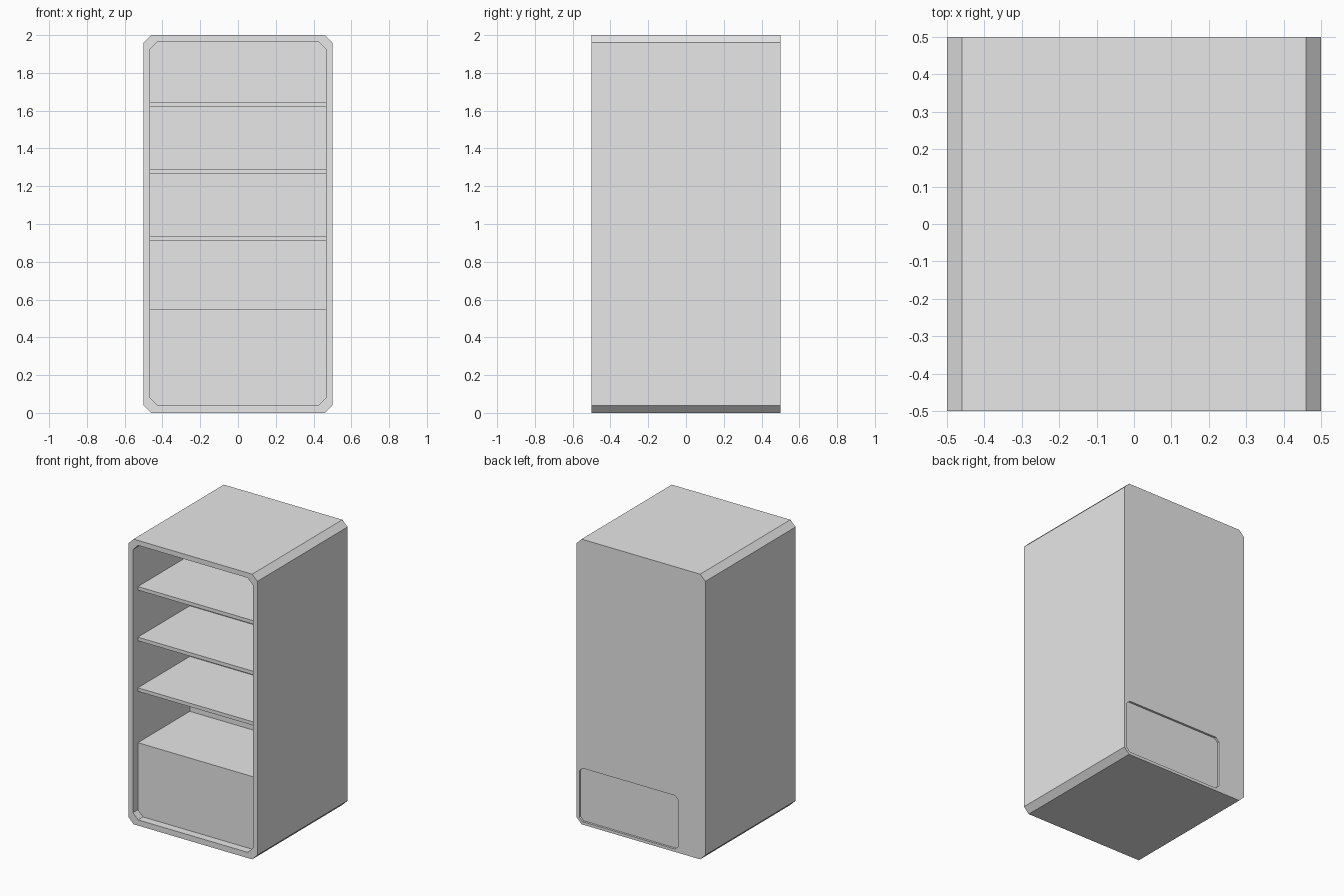
import bpy
import bmesh

if "Cube" in bpy.data.objects:
    bpy.data.objects.remove(bpy.data.objects["Cube"])

grey = bpy.data.materials.new("light_grey")
grey.diffuse_color = (0.8, 0.8, 0.8, 1)
grey.use_nodes = True
grey.node_tree.nodes["Principled BSDF"].inputs["Base Color"].default_value = grey.diffuse_color


def prism(name, x0, x1, z0, z1, y0, y1, c=0.0):
    """Rectangle in the XZ plane with corners cut by c, extruded along y."""
    if c:
        pts = [(x0 + c, z0), (x1 - c, z0), (x1, z0 + c), (x1, z1 - c),
               (x1 - c, z1), (x0 + c, z1), (x0, z1 - c), (x0, z0 + c)]
    else:
        pts = [(x0, z0), (x1, z0), (x1, z1), (x0, z1)]
    bm = bmesh.new()
    face = bm.faces.new([bm.verts.new((x, y0, z)) for x, z in pts])
    ext = bmesh.ops.extrude_face_region(bm, geom=[face])
    verts = [g for g in ext["geom"] if isinstance(g, bmesh.types.BMVert)]
    bmesh.ops.translate(bm, verts=verts, vec=(0, y1 - y0, 0))
    bmesh.ops.recalc_face_normals(bm, faces=bm.faces)
    mesh = bpy.data.meshes.new(name)
    bm.to_mesh(mesh)
    bm.free()
    mesh.materials.append(grey)
    obj = bpy.data.objects.new(name, mesh)
    bpy.context.collection.objects.link(obj)
    return obj


def cut(target, cutter):
    mod = target.modifiers.new(cutter.name, "BOOLEAN")
    mod.operation = "DIFFERENCE"
    mod.solver = "EXACT"
    mod.object = cutter
    cutter.hide_render = True
    cutter.hide_viewport = True
    cutter.display_type = "WIRE"


# Cabinet shell with bevelled long edges
shell = prism("cabinet_shell", -0.5, 0.5, 0, 2, -0.5, 0.5, 0.04)

# Open front compartment
cut(shell, prism("compartment_cutter", -0.465, 0.465, 0.04, 1.965, -0.6, 0.13, 0.04))

# Shallow service panel recess on the back
cut(shell, prism("back_recess_cutter", -0.29, 0.478, 0.02, 0.395, 0.485, 0.6, 0.025))

# Raised floor block, set back from the opening
prism("base_block", -0.475, 0.475, 0.03, 0.55, -0.445, 0.14)

# Three evenly spaced shelves
for i in range(3):
    top = 0.935 + i * 0.355
    prism(f"shelf_{i + 1}", -0.47, 0.47, top - 0.025, top, -0.445, 0.135)
